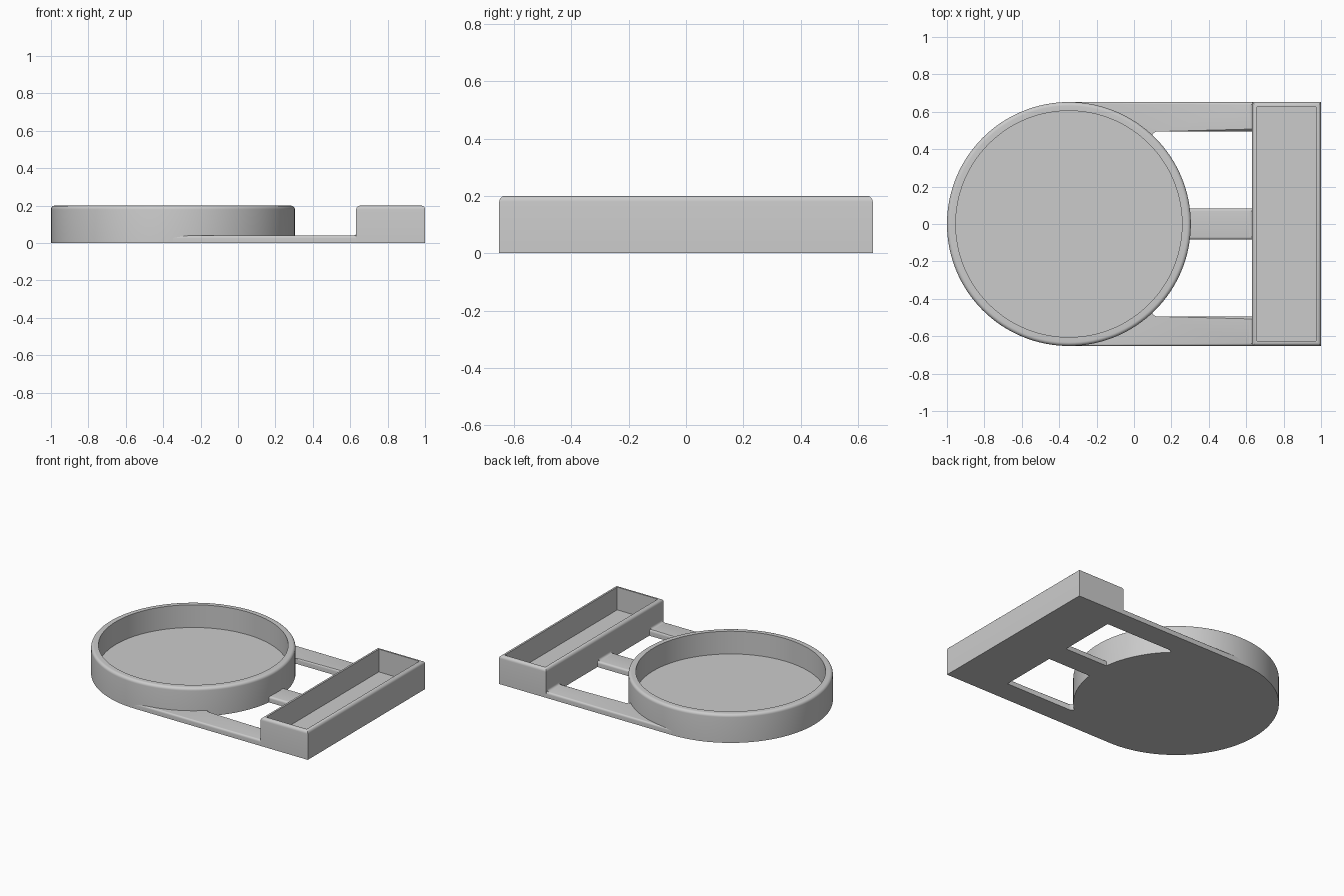
import bpy, bmesh, math

if "Cube" in bpy.data.objects:
    bpy.data.objects.remove(bpy.data.objects["Cube"])

CX, R, R_IN = -0.348, 0.652, 0.605      # round tray centre and radii
X0, X1 = 0.632, 1.0                     # long tray extent
H, FLOOR, RND = 0.2, 0.04, 0.02

grey = bpy.data.materials.new("light grey")
grey.diffuse_color = (0.6, 0.6, 0.6, 1)
grey.use_nodes = True
grey.node_tree.nodes["Principled BSDF"].inputs["Base Color"].default_value = grey.diffuse_color


def finish(bm, name):
    bmesh.ops.recalc_face_normals(bm, faces=bm.faces[:])
    me = bpy.data.meshes.new(name)
    bm.to_mesh(me)
    bm.free()
    me.materials.append(grey)
    ob = bpy.data.objects.new(name, me)
    bpy.context.collection.objects.link(ob)
    bpy.ops.object.select_all(action='DESELECT')
    bpy.context.view_layer.objects.active = ob
    ob.select_set(True)
    bpy.ops.object.shade_smooth_by_angle(angle=math.radians(35))
    return ob


def prism(outline, z0, z1):
    bm = bmesh.new()
    face = bm.faces.new([bm.verts.new((x, y, z0)) for x, y in outline])
    ext = bmesh.ops.extrude_face_region(bm, geom=[face])
    for v in ext["geom"]:
        if isinstance(v, bmesh.types.BMVert):
            v.co.z = z1
    return bm


def round_edges(bm, test, size):
    edges = [e for e in bm.edges if test(e.verts[0].co, e.verts[1].co)]
    bmesh.ops.bevel(bm, geom=edges, offset=size, segments=5, profile=0.5, affect='EDGES')


# Round tray: turned profile with a rounded outer rim
profile = [(0, 0), (R, 0)]
for i in range(7):
    a = math.pi / 2 * i / 6
    profile.append((R - RND + RND * math.cos(a), H - RND + RND * math.sin(a)))
profile += [(R_IN, H), (R_IN, FLOOR), (0, FLOOR)]
bm = bmesh.new()
vs = [bm.verts.new((CX + r, 0, z)) for r, z in profile]
es = [bm.edges.new(p) for p in zip(vs, vs[1:])]
bmesh.ops.spin(bm, geom=vs + es, cent=(CX, 0, 0), axis=(0, 0, 1),
               angle=math.tau, steps=128)
bmesh.ops.remove_doubles(bm, verts=bm.verts[:], dist=1e-4)
finish(bm, "round_tray")

# Long tray: block with an inset, sunken top and rounded outer top edges
bm = prism([(X0, -R), (X1, -R), (X1, R), (X0, R)], 0, H)
round_edges(bm, lambda a, b: min(a.z, b.z) > H - 0.001, RND)
top = max(bm.faces, key=lambda f: f.calc_center_median().z)
bmesh.ops.inset_region(bm, faces=[top], thickness=0.029 - RND)
ext = bmesh.ops.extrude_face_region(bm, geom=[top])
for v in ext["geom"]:
    if isinstance(v, bmesh.types.BMVert):
        v.co.z = FLOOR
if top.is_valid:
    bmesh.ops.delete(bm, geom=[top], context='FACES_ONLY')
finish(bm, "long_tray")


def along_x(a, b):
    return min(a.z, b.z) > FLOOR - 0.001 and abs(a.y - b.y) < 1e-5 and abs(a.x - b.x) > 0.1


# Side bars: inner end follows the round tray, outer edge is tangent to it
end = math.asin(0.475 / R)
for side, name in ((1, "back_bar"), (-1, "front_bar")):
    pts = [(X0 + 0.01, R), (CX, R)]
    for i in range(33):
        a = math.pi / 2 + (end - math.pi / 2) * i / 32
        pts.append((CX + 0.645 * math.cos(a), 0.645 * math.sin(a)))
    pts += [(0.104, 0.487), (0.118, 0.494), (X0 + 0.01, 0.494)]
    bm = prism([(x, side * y) for x, y in pts], 0, FLOOR)
    round_edges(bm, along_x, 0.014)
    finish(bm, name)

# Middle bar
bm = prism([(0.285, -0.083), (X0 + 0.01, -0.083), (X0 + 0.01, 0.083), (0.285, 0.083)], 0, FLOOR)
round_edges(bm, along_x, 0.014)
finish(bm, "middle_bar")

# Small coves where the bars meet the long tray
F = 0.015
for y0, y1, name in ((0.507, 0.64, "back_cove"), (-0.64, -0.507, "front_cove"),
                     (-0.07, 0.07, "middle_cove")):
    prof = [(X0 + 0.005, FLOOR - 0.005), (X0 - F, FLOOR - 0.005)]
    for i in range(6):
        a = math.pi / 2 * i / 5
        prof.append((X0 - F + F * math.sin(a), FLOOR + F - F * math.cos(a)))
    prof.append((X0 + 0.005, FLOOR + F))
    bm = prism(prof, y0, y1)
    for v in bm.verts:
        v.co = (v.co.x, v.co.z, v.co.y)
    finish(bm, name)
